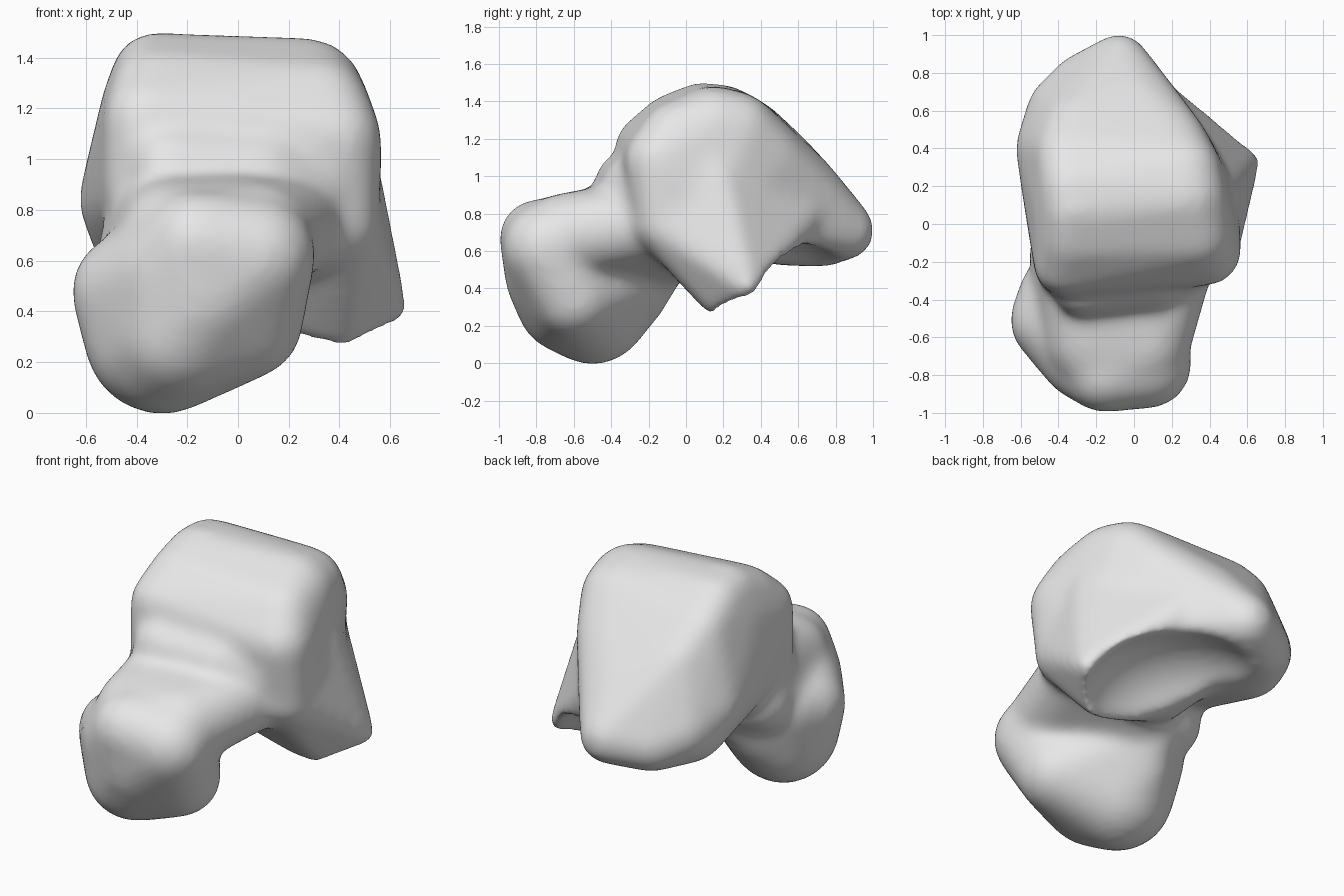
import bpy, bmesh, math
from mathutils import Matrix

cube = bpy.data.objects.get("Cube")
if cube:
    bpy.data.objects.remove(cube)

bone = bpy.data.materials.new("bone_grey")
bone.use_nodes = True
bone.diffuse_color = (0.8, 0.8, 0.8, 1)
bone.node_tree.nodes["Principled BSDF"].inputs["Base Color"].default_value = (0.8, 0.8, 0.8, 1)

ALLOWANCE = .01  # extra radius, taken off again by the softening


def add_object(name, bm):
    mesh = bpy.data.meshes.new(name)
    bm.to_mesh(mesh)
    bm.free()
    obj = bpy.data.objects.new(name, mesh)
    bpy.context.collection.objects.link(obj)
    return obj


def add_hull(target, balls):
    """Wrap a tight skin round a set of balls given as x, y, z, radius."""
    part = bmesh.new()
    for x, y, z, r in balls:
        bmesh.ops.create_icosphere(part, subdivisions=3, radius=r + ALLOWANCE,
                                   matrix=Matrix.Translation((x, y, z)))
    points = [v.co.copy() for v in part.verts]
    part.free()
    verts = [target.verts.new(p) for p in points]
    bmesh.ops.convex_hull(target, input=verts)
    spare = [v for v in verts if not v.link_faces]
    bmesh.ops.delete(target, geom=spare, context="VERTS")


# Domed upper body, narrowing to the rear point
dome = [
    (-.33, .07, 1.34, .15), (-.34, .20, 1.33, .15), (-.34, -.08, 1.28, .15),
    (-.38, .10, 1.22, .15), (-.37, -.22, 1.16, .15), (-.37, -.22, .87, .15),
    (-.36, .36, 1.24, .15), (-.32, .52, 1.09, .15), (-.42, .40, .84, .2),
    (-.38, .60, .74, .18), (-.40, .52, .70, .17), (-.28, .73, .68, .16),
    (-.08, .85, .71, .15), (.27, .14, 1.25, .22), (.33, -.05, 1.21, .18),
    (.38, -.14, 1.08, .18), (.40, -.12, .80, .15), (.26, .27, 1.24, .2),
    (.20, .43, 1.10, .18), (.00, .66, .94, .15), (.38, .15, .80, .16),
]
# Side process that tapers down and outward
side_process = [
    (.61, .33, .41, .05), (.42, .16, .31, .05), (.31, .15, .32, .05),
    (.40, -.12, .75, .15), (.38, .15, 1.0, .16), (-.10, .10, .60, .15),
    (-.15, .50, .70, .15), (.22, .52, .72, .12), (.13, .60, .80, .14),
]
# Neck joining body and head
neck = [
    (-.16, -.78, .66, .2), (-.25, -.62, .69, .21), (.07, -.64, .68, .22),
    (-.30, -.10, .80, .2), (.24, -.12, .76, .2), (-.12, -.10, .57, .15),
    (-.38, -.16, .62, .17),
]
# Slope where the neck rises into the dome
collar = [
    (-.28, -.34, .97, .14), (.10, -.30, .95, .14), (.30, -.20, .90, .14),
    (-.30, 0, 1.2, .15), (.25, 0, 1.15, .15), (0, 0, .8, .15),
]
# Rounded, tilted head
head = [
    (-.30, -.50, .30, .3), (-.43, -.51, .48, .22), (-.16, -.79, .67, .2),
    (.07, -.74, .62, .23), (.03, -.60, .36, .22), (-.28, -.72, .55, .2),
    (-.14, -.72, .46, .24), (-.24, -.63, .33, .27), (-.42, -.36, .51, .18),
    (-.28, -.27, .36, .16), (-.24, -.18, .49, .15),
]

bm = bmesh.new()
for balls in (dome, side_process, neck, collar, head):
    add_hull(bm, balls)
bmesh.ops.recalc_face_normals(bm, faces=bm.faces)
body = add_object("ankle_bone", bm)

# Hollow joint facet under the body
bm = bmesh.new()
facet = (Matrix.Translation((.12, .56, .2)) @ Matrix.Rotation(math.radians(156), 4, "Z")
         @ Matrix.Diagonal((.56, .42, .45, 1)))
bmesh.ops.create_icosphere(bm, subdivisions=4, radius=1, matrix=facet)
cutter = add_object("facet_cutter", bm)
cutter.hide_render = True


def add_remesh():
    mod = body.modifiers.new("skin", "REMESH")
    mod.mode = "VOXEL"
    mod.voxel_size = .022


add_remesh()
cut = body.modifiers.new("facet", "BOOLEAN")
cut.operation = "DIFFERENCE"
cut.solver = "EXACT"
cut.object = cutter
add_remesh()
soften = body.modifiers.new("soften", "SMOOTH")
soften.factor = .5
soften.iterations = 32

# Bake the blended surface
graph = bpy.context.evaluated_depsgraph_get()
mesh = bpy.data.meshes.new_from_object(body.evaluated_get(graph))
body.modifiers.clear()
body.data = mesh
bpy.data.objects.remove(cutter)

mesh.materials.clear()
mesh.materials.append(bone)
for face in mesh.polygons:
    face.material_index = 0
    face.use_smooth = True
mesh.update()
